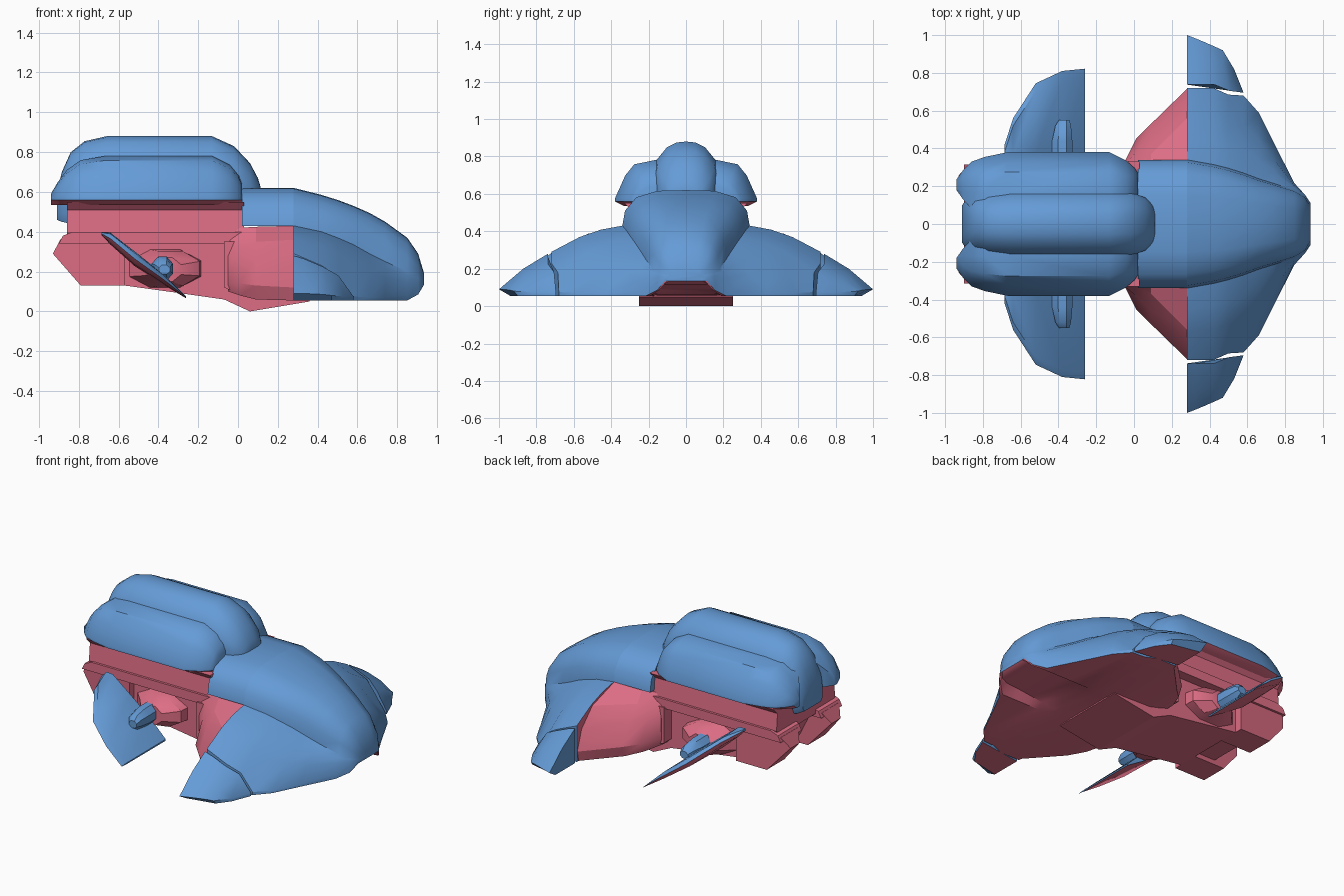
import bpy, bmesh, math

if "Cube" in bpy.data.objects:
    bpy.data.objects.remove(bpy.data.objects["Cube"])


def material(name, rgb):
    m = bpy.data.materials.new(name)
    m.diffuse_color = (*rgb, 1)
    m.use_nodes = True
    m.node_tree.nodes["Principled BSDF"].inputs["Base Color"].default_value = m.diffuse_color
    return m


BLUE = material("hull blue", (0.13, 0.33, 0.68))
RED = material("underside red", (0.73, 0.155, 0.235))


def never(n):
    return False


def underside(n):
    return n.z < -0.45


def loft(name, rings, mats, second=never, mirror=False, smooth=35):
    """Skin a row of equal-length 3D rings, cap both ends, colour faces by normal."""
    bm = bmesh.new()
    rows = [[bm.verts.new(p) for p in r] for r in rings]
    n = len(rows[0])
    for a, b in zip(rows, rows[1:]):
        for i in range(n):
            j = (i + 1) % n
            bm.faces.new((a[i], a[j], b[j], b[i]))
    bm.faces.new(rows[0])
    bm.faces.new(rows[-1])
    bmesh.ops.remove_doubles(bm, verts=bm.verts, dist=0.0005)
    bmesh.ops.recalc_face_normals(bm, faces=bm.faces)
    bm.normal_update()
    for f in bm.faces:
        f.material_index = 1 if second(f.normal) else 0
    me = bpy.data.meshes.new(name)
    bm.to_mesh(me)
    bm.free()
    for m in mats:
        me.materials.append(m)
    ob = bpy.data.objects.new(name, me)
    bpy.context.collection.objects.link(ob)
    bpy.ops.object.select_all(action='DESELECT')
    ob.select_set(True)
    bpy.context.view_layer.objects.active = ob
    if smooth:
        bpy.ops.object.shade_smooth_by_angle(angle=math.radians(smooth))
    if mirror:
        mod = ob.modifiers.new("mirror", 'MIRROR')
        mod.use_axis = (False, True, False)
    return ob


def ring(x, half):
    """Full cross-section at x from a half profile that starts at y = 0."""
    return [(x, y, z) for y, z in half] + [(x, -y, z) for y, z in reversed(half[1:])]


def slab(name, profile, y0, y1, mats=(RED,), mirror=False):
    """Side profile (x, z) extruded across y."""
    return loft(name, [[(x, y0, z) for x, z in profile], [(x, y1, z) for x, z in profile]],
                mats, mirror=mirror, smooth=0)


# Front hull with blended wings: x, top, body half width, wing root z, span, edge z,
# bottom, depth of the channel under the nose
def hull_half(top, w, root, span, edge, bottom, notch=0):
    h, s, d = top - root, span - w, root - edge
    return [(0, top), (.45 * w, top - .02 * h), (.78 * w, top - .2 * h),
            (.96 * w, top - .58 * h), (w, root), (w + .3 * s, root - .15 * d),
            (w + .6 * s, root - .43 * d), (span, edge), (span, bottom),
            (min(.19, span * .92), bottom), (min(.15, span * .8), bottom + notch)]


stations = [
    (.28, .62, .34, .43, .72, .29, .055, 0),
    (.42, .585, .315, .40, .72, .23, .055, .005),
    (.50, .56, .295, .37, .685, .18, .055, .015),
    (.58, .53, .27, .335, .68, .075, .055, .03),
    (.66, .495, .24, .29, .59, .07, .055, .04),
    (.74, .45, .215, .25, .43, .07, .055, .05),
    (.85, .37, .18, .20, .215, .08, .055, .06),
    (.905, .29, .145, .18, .155, .13, .085, .03),
    (.935, .19, .09, .165, .11, .15, .135, .0),
]
loft("front_hull", [ring(s[0], hull_half(*s[1:])) for s in stations], (BLUE, RED),
     lambda n: underside(n) or n.x < -.6)

# Collar behind the front hull
collar = hull_half(.62, .34, .43, .72, .29, .055)[:5]
loft("hull_collar", [ring(.02, collar), ring(.28, collar)], (BLUE,))

# Red fairing behind the wings
loft("wing_fairing", [
    ring(-.05, [(0, .40), (.28, .40), (.31, .36), (.33, .25), (.33, .14), (.30, .10)]),
    ring(.01, [(0, .42), (.30, .42), (.335, .36), (.38, .28), (.45, .14), (.42, .08)]),
    ring(.09, [(0, .425), (.32, .425), (.37, .35), (.455, .27), (.53, .13), (.50, .06)]),
    ring(.28, [(0, .43), (.33, .43), (.56, .36), (.67, .25), (.715, .12), (.70, .055)]),
], (RED,), smooth=25)

# Separate wing tips
loft("wing_tip", [
    [(.28, .738, .28), (.33, .738, .265), (.425, .738, .225), (.505, .705, .18),
     (.58, .695, .075), (.58, .695, .055), (.28, .738, .055)],
    [(.28, .87, .20), (.33, .87, .19), (.41, .87, .165), (.47, .85, .13),
     (.53, .82, .075), (.53, .82, .055), (.28, .87, .055)],
    [(.28, 1.0, .09), (.32, .985, .09), (.38, .96, .088), (.43, .938, .085),
     (.47, .92, .08), (.47, .90, .055), (.28, .94, .055)],
], (BLUE, RED), lambda n: n.z < -.9, mirror=True)


# Central upper pod: x, half width, top, bottom
def pod_half(w, t, b):
    h = t - b
    return [(0, t), (.3 * w, t - .015 * h), (.58 * w, t - .08 * h), (.9 * w, t - .26 * h),
            (w, t - .45 * h), (w, b + .15 * h), (.85 * w, b)]


loft("centre_pod", [ring(x, pod_half(w, t, b)) for x, w, t, b in [
    (-.91, .10, .60, .46), (-.885, .13, .70, .45), (-.84, .15, .80, .44),
    (-.77, .165, .855, .47), (-.66, .175, .88, .50), (-.13, .175, .88, .50),
    (-.02, .17, .83, .50), (.06, .14, .745, .50), (.10, .10, .67, .52), (.112, .06, .63, .56)]],
    (BLUE,))


# Side pods: x, inner y, outer y, top
def side_ring(x, yi, y, t):
    s, h = y - .15, t - .56
    return [(x, a, b) for a, b in [
        (yi, t), (max(.17, yi + .005), t), (.15 + .55 * s, t - .1 * h),
        (.15 + .76 * s, t - .37 * h), (y, .575), (y, .56),
        (y - .05 * min(1, s / .15), .535), (yi, .535)]]


loft("side_pod", [side_ring(*p) for p in [
    (-.94, .18, .235, .59), (-.905, .13, .285, .65), (-.86, .08, .33, .71),
    (-.79, .08, .355, .76), (-.67, .08, .38, .78), (-.13, .08, .38, .78),
    (-.04, .08, .335, .735), (.005, .08, .295, .68), (.02, .08, .27, .64)]],
    (BLUE, RED), underside, mirror=True)

# Red body: neck under the pods, ledge, keel and rear nacelles
loft("pod_neck", [ring(x, [(0, .55), (.33, .55), (.29, .51), (.30, .40), (.28, .36)])
                  for x in (-.86, .03)], (RED,), smooth=0)
slab("side_ledge", [(-.90, .34), (-.88, .38), (-.83, .40), (.03, .40), (.03, .34)],
     .10, .315, mirror=True)
nacelle = [(-.93, .29), (-.89, .365), (-.83, .35), (-.57, .35), (-.57, .13), (-.79, .13)]
loft("rear_nacelle", [[(x, y if x > -.9 else .5 * y + .105, z) for x, z in nacelle]
                      for y in (.12, .30)], (RED,), mirror=True, smooth=0)
slab("rear_core", [(-.84, .40), (-.55, .40), (-.55, .16), (-.72, .16)], -.15, .15)
slab("keel", [(-.60, .36), (-.57, .13), (-.28, .09), (-.07, .06), (.06, 0), (.36, .05),
              (.36, .20), (.0, .38)], -.25, .25)
slab("body_rib", [(-.07, .35), (-.07, .12), (.05, .07), (.05, .35)], .2, .325, mirror=True)


# Rear fin mount: octagon rings along y
def octagon(cx, y, cz, rx, rz):
    return [(cx + rx * math.cos((k + .5) * math.pi / 4), y,
             cz + rz * math.sin((k + .5) * math.pi / 4)) for k in range(8)]


loft("fin_hub", [octagon(-.37, .24, .215, .20, .105), octagon(-.34, .31, .215, .16, .095),
                 octagon(-.36, .375, .21, .08, .065)], (RED,), mirror=True)
loft("fin_strut", [octagon(-.38, .34, .215, .058, .065), octagon(-.38, .44, .215, .058, .065),
                   octagon(-.375, .52, .215, .045, .05), octagon(-.37, .55, .21, .03, .025)],
     (BLUE,), mirror=True)


# Tilted lens-shaped rear fins with red undersides: x, outer y, middle z, half thickness
def fin_ring(x, y, z, t):
    return [(x, .37, z + t), (x, y - .04, z + .8 * t), (x, y, z),
            (x, y - .04, z - .8 * t), (x, .37, z - t)]


loft("rear_fin", [fin_ring(*p) for p in [
    (-.685, .42, .39, .008), (-.64, .56, .365, .03), (-.52, .745, .265, .037),
    (-.38, .81, .165, .027), (-.26, .822, .07, .005)]],
    (BLUE, RED), lambda n: n.z < -.3, mirror=True)
